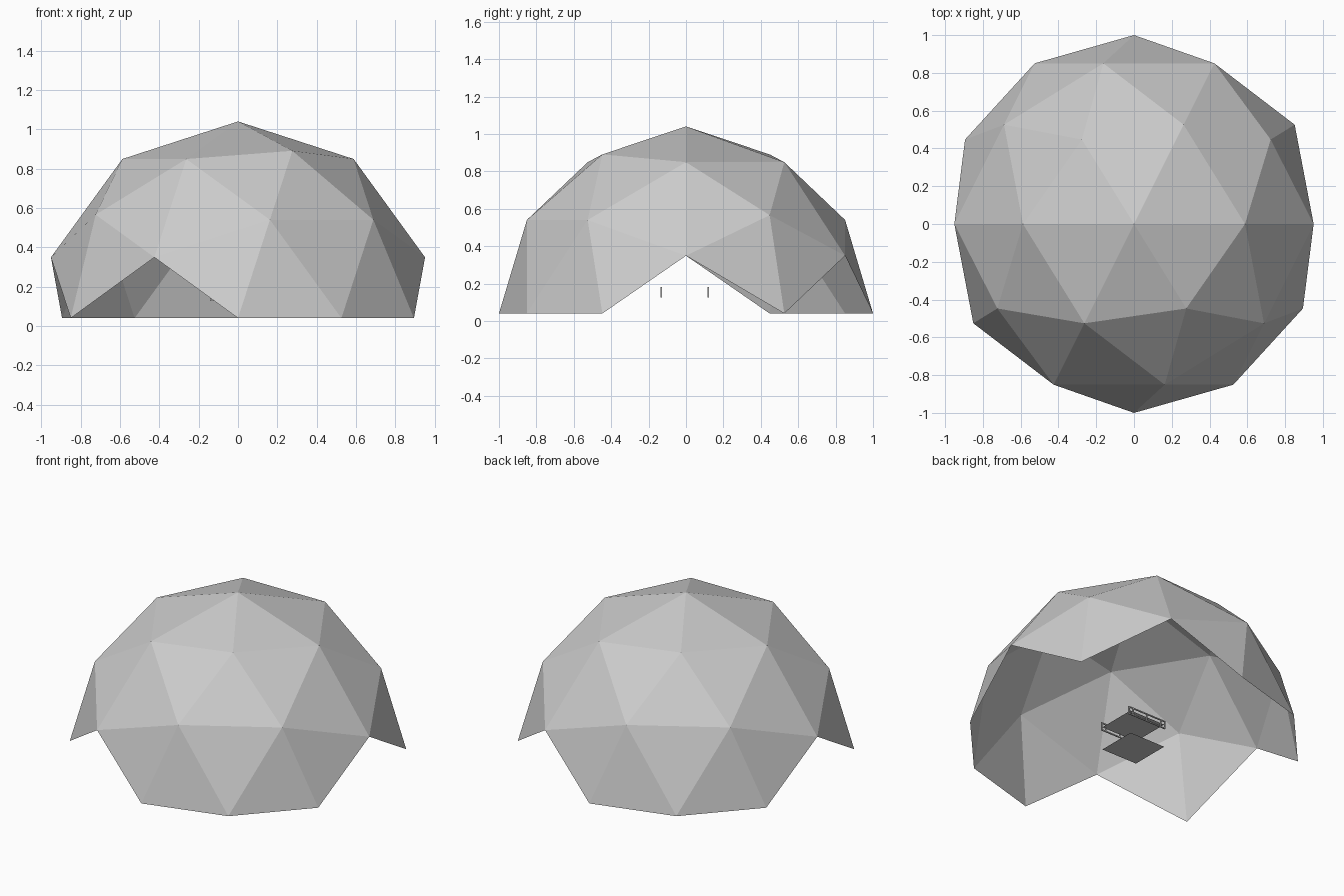
import bpy, bmesh
from mathutils import Matrix

if "Cube" in bpy.data.objects:
    bpy.data.objects.remove(bpy.data.objects["Cube"])

grey = bpy.data.materials.new("light_grey")
grey.diffuse_color = (0.6, 0.6, 0.6, 1)
grey.use_nodes = True
grey.node_tree.nodes["Principled BSDF"].inputs["Base Color"].default_value = grey.diffuse_color


def finish(name, bm):
    mesh = bpy.data.meshes.new(name)
    bm.to_mesh(mesh)
    bm.free()
    mesh.materials.append(grey)
    obj = bpy.data.objects.new(name, mesh)
    bpy.context.collection.objects.link(obj)
    return obj


def bar(bm, centre, size):
    m = Matrix.Translation(centre) @ Matrix.Diagonal((*size, 1))
    bmesh.ops.create_cube(bm, size=1, matrix=m)


# Dome: open upper half of a two-level icosphere lying on its side
bm = bmesh.new()
bmesh.ops.create_icosphere(bm, subdivisions=2, radius=1,
                           matrix=Matrix.Rotation(1.5707963, 4, 'X'))
bmesh.ops.delete(bm, geom=[v for v in bm.verts if v.co.z < -0.01], context='VERTS')
bmesh.ops.translate(bm, verts=bm.verts, vec=(0, 0, 0.04))
finish("dome_shell", bm)

# Two thin square sheets: one on the ground, one raised between the rails
CY = -0.007
for name, z in (("floor_sheet", 0.0), ("raised_sheet", 0.152)):
    bm = bmesh.new()
    bmesh.ops.create_grid(bm, x_segments=1, y_segments=1, size=0.13,
                          matrix=Matrix.Translation((0, CY, z)))
    finish(name, bm)

# Rails: bottom and top bars joined by posts, along both long edges
T = 0.007
for name, side in (("front_rail", -1), ("back_rail", 1)):
    bm = bmesh.new()
    y = CY + side * 0.126
    for z in (0.13, 0.177):
        bar(bm, (0, y, z), (0.284, T, T))
    for x in (-0.1385, -0.108, 0, 0.108, 0.1385):
        bar(bm, (x, y, 0.1535), (T, T, 0.047))
    finish(name, bm)
